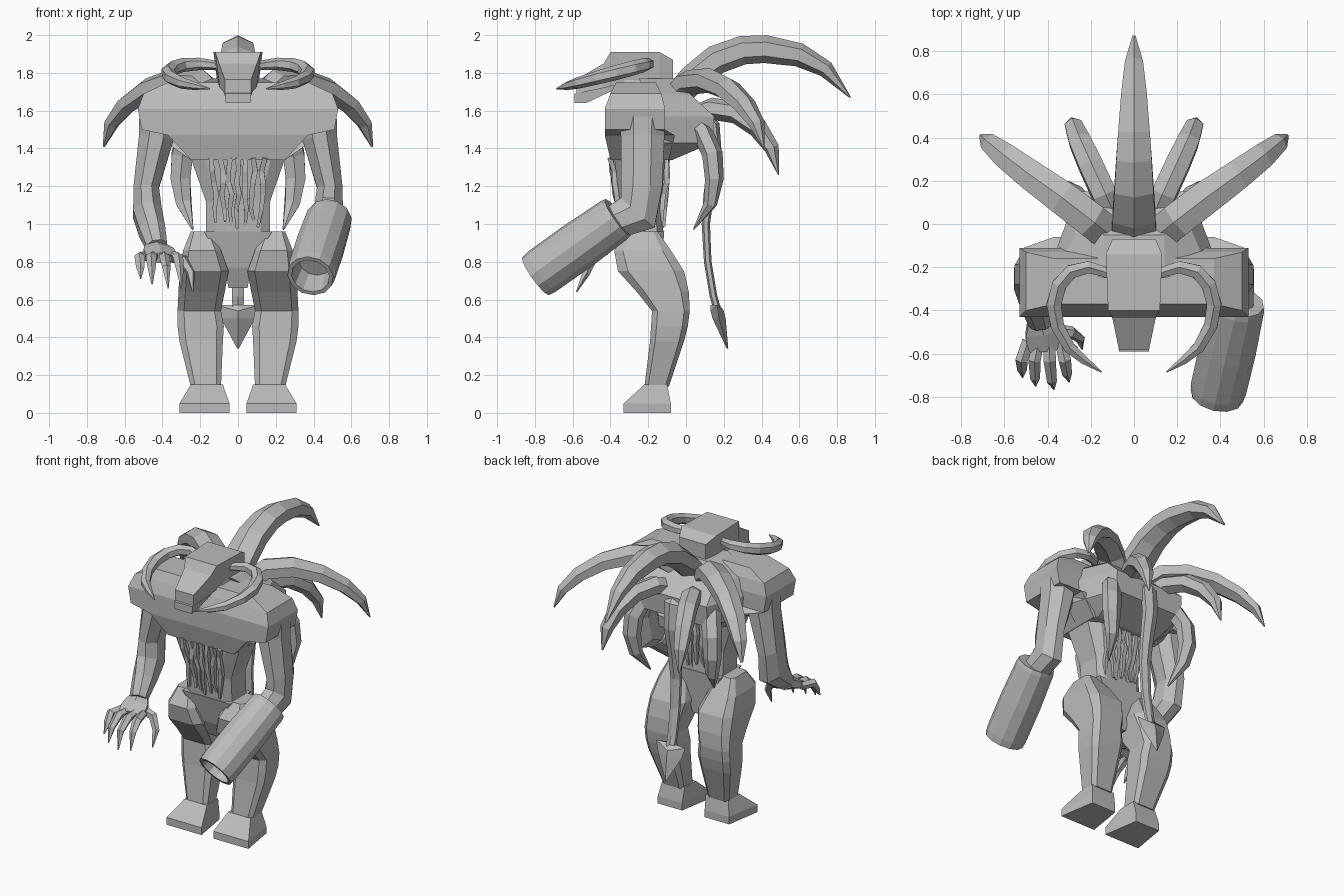
import bpy, bmesh, math, random
from mathutils import Vector as V

random.seed(4)
grey = bpy.data.materials.new("stone grey")
grey.diffuse_color = (0.5, 0.5, 0.5, 1)


def loft(name, rings, mirror=1):
    """Skin a list of equal-length point rings, flat shaded."""
    bm = bmesh.new()
    vs = [[bm.verts.new((p[0] * mirror, p[1], p[2])) for p in r] for r in rings]
    n = len(rings[0])
    for a, b in zip(vs, vs[1:]):
        for i in range(n):
            bm.faces.new((a[i], a[(i + 1) % n], b[(i + 1) % n], b[i]))
    bm.faces.new(vs[0])
    bm.faces.new(vs[-1])
    bmesh.ops.recalc_face_normals(bm, faces=bm.faces)
    me = bpy.data.meshes.new(name)
    bm.to_mesh(me)
    bm.free()
    me.materials.append(grey)
    ob = bpy.data.objects.new(name, me)
    bpy.context.collection.objects.link(ob)
    return ob


def slab(z, x0, x1, y0, y1, c=0.0, back=0.0):
    """Horizontal rectangle ring; c cuts the corners, back narrows the rear edge."""
    if not c:
        return [(x0, y0, z), (x1, y0, z), (x1 - back, y1, z), (x0 + back, y1, z)]
    a, b = (x1 - x0) * c, (y1 - y0) * c
    return [(x0 + a, y0, z), (x1 - a, y0, z), (x1, y0 + b, z), (x1, y1 - b, z),
            (x1 - a, y1, z), (x0 + a, y1, z), (x0, y1 - b, z), (x0, y0 + b, z)]


def tube(name, pts, wide, thick, sides=6, ref=(0, 0, 1), mirror=1, turn=0.0):
    """Tube along a path; wide and thick are half sizes for each point."""
    pts = [V(p) for p in pts]
    rings = []
    for i, p in enumerate(pts):
        t = (pts[min(i + 1, len(pts) - 1)] - pts[max(i - 1, 0)]).normalized()
        s = t.cross(V(ref)).normalized()
        u = s.cross(t)
        ring = []
        for k in range(sides):
            a = math.tau * (k + turn) / sides
            ring.append(p + u * math.cos(a) * thick[i] + s * math.sin(a) * wide[i])
        rings.append(ring)
    return loft(name, rings, mirror)


# Chest, upper back, belly and pelvis
loft("chest", [slab(1.34, -.25, .25, -.40, -.09), slab(1.47, -.37, .37, -.43, -.06),
               slab(1.50, -.51, .51, -.43, -.11), slab(1.61, -.53, .53, -.43, -.11),
               slab(1.69, -.50, .50, -.40, -.13), slab(1.75, -.37, .37, -.37, -.16)])
loft("upper_back", [slab(1.34, -.25, .25, -.25, -.07, back=.02),
                    slab(1.43, -.38, .38, -.20, .14, back=.12),
                    slab(1.57, -.39, .39, -.20, .15, back=.13),
                    slab(1.68, -.34, .34, -.20, .03, back=.10),
                    slab(1.77, -.14, .14, -.25, -.05)])
loft("belly", [slab(.96, -.17, .17, -.34, -.12, .15), slab(1.12, -.17, .17, -.35, -.13, .15),
               slab(1.35, -.25, .25, -.38, -.11, .15)])
loft("pelvis", [slab(.66, -.05, .05, -.25, -.14), slab(.77, -.07, .07, -.30, -.13),
                slab(.96, -.18, .18, -.345, -.115)])

# Wavy sinew strands in front of and behind the belly
for y_low, y_high, label in ((-.345, -.395, "front_sinew"), (-.125, -.10, "rear_sinew")):
    for i in range(7):
        x = -.15 + .05 * i
        zs = [1.35, 1.28, 1.22, 1.16, 1.08, 1.02 - random.uniform(0, .05)]
        path = [(x * (.75 + .4 * (z - 1)) + random.uniform(-.011, .011),
                 y_low + (y_high - y_low) * (z - .98) / .37 + random.uniform(-.008, .008), z)
                for z in zs]
        half = [.018, .019, .02, .019, .016, .01]
        tube(label, path, half, half, 4, (0, 1, 0), turn=.5)


# Head and jaw, built as sections along y
def section(y, x_low, x_high, z0, z1):
    return [(-x_low, y, z0), (x_low, y, z0), (x_high, y, z1), (-x_high, y, z1)]


loft("head", [section(-.07, .10, .10, 1.77, 1.87), section(-.14, .11, .13, 1.75, 1.91),
              section(-.40, .10, .12, 1.73, 1.91), section(-.435, .095, .10, 1.72, 1.85),
              section(-.58, .07, .07, 1.69, 1.765)])
loft("jaw", [section(-.36, .08, .09, 1.72, 1.76), section(-.53, .06, .065, 1.64, 1.71),
             section(-.59, .065, .07, 1.64, 1.69)])
loft("neck", [slab(1.70, -.13, .13, -.34, -.10), slab(1.78, -.10, .10, -.32, -.12)])

# Central back spike
tube("centre_back_spike",
     [(0, -.06, 1.66), (0, .03, 1.77), (0, .16, 1.87), (0, .30, 1.92), (0, .42, 1.926),
      (0, .60, 1.895), (0, .74, 1.82), (0, .87, 1.67)],
     [.12, .115, .105, .095, .085, .068, .048, .008],
     [.07, .072, .078, .076, .074, .063, .045, .004], ref=(0, -.4, 1))

arm_path = [(.43, -.23, 1.60), (.432, -.23, 1.46), (.485, -.235, 1.20), (.48, -.255, 1.06)]
arm_deep = [.13, .125, .118, .128]
arm_wide = [.10, .10, .073, .082]

for s in (1, -1):
    # Curled head horns
    half = [.022, .027, .033, .037, .039, .039, .036, .031, .022, .003]
    tube("head_horn",
         [(x, y, 1.85 + (y + .19) * .27) for x, y in
          [(.08, -.25), (.14, -.22), (.21, -.20), (.29, -.22), (.345, -.28), (.37, -.37),
           (.355, -.47), (.30, -.57), (.23, -.63), (.15, -.685)]],
         half, half, 6, mirror=s)
    # Upper, lower and hooked back spikes
    tube("upper_back_spike",
         [(.10, -.06, 1.66), (.20, .02, 1.75), (.33, .12, 1.76), (.47, .22, 1.715),
          (.59, .31, 1.63), (.67, .375, 1.53), (.71, .41, 1.41)],
         [.09, .092, .09, .08, .068, .048, .008],
         [.062, .068, .066, .06, .05, .035, .004], mirror=s)
    tube("lower_back_spike",
         [(.09, .02, 1.56), (.14, .14, 1.61), (.20, .27, 1.59), (.25, .38, 1.51),
          (.28, .455, 1.40), (.29, .49, 1.26)],
         [.06, .065, .064, .058, .045, .006], [.058, .06, .06, .054, .04, .003],
         ref=(0, .3, 1), mirror=s)
    tube("hooked_back_spike",
         [(.20, .02, 1.54), (.255, .09, 1.48), (.295, .14, 1.37), (.305, .15, 1.24),
          (.287, .13, 1.11), (.24, .04, .97)],
         [.06, .066, .065, .06, .046, .005], [.05, .055, .055, .05, .036, .003],
         ref=(0, 1, .3), mirror=s)
    # Leg and foot
    loft("leg", [slab(.96, .14, .25, -.31, -.15, .15), slab(.86, .09, .29, -.38, -.08, .15),
                 slab(.75, .05, .31, -.36, -.01, .15), slab(.64, .07, .315, -.26, .015, .15),
                 slab(.54, .09, .32, -.18, .02, .15), slab(.46, .075, .32, -.185, .01, .15),
                 slab(.38, .08, .31, -.19, -.01, .15), slab(.14, .09, .25, -.22, -.09, .15)], s)
    loft("foot", [slab(0, .045, .31, -.33, -.08, back=.04), slab(.05, .045, .31, -.33, -.08, back=.04),
                  slab(.15, .08, .25, -.22, -.10)], s)

# Left arm with forearm, palm and claws
tube("left_arm", arm_path + [(.455, -.36, .965), (.43, -.46, .88)],
     arm_deep + [.088, .05], arm_wide + [.075, .06], 8, (1, 0, 0), -1, .5)
tube("left_palm", [(-.44, -.43, .88), (-.42, -.50, .85), (-.41, -.58, .82)],
     [.06, .095, .10], [.045, .045, .03], 6)
for bx, mx, tx, ty, tz in ((-.49, -.52, -.515, -.71, .71), (-.44, -.46, -.455, -.75, .68),
                           (-.39, -.39, -.37, -.765, .66), (-.34, -.32, -.30, -.73, .66)):
    tube("left_claw", [(bx, -.54, .83), (mx, -.63, .825), ((mx + tx) / 2, ty + .04, .77), (tx, ty, tz)],
         [.028, .03, .024, .003], [.026, .028, .022, .003], 5, (0, 0, 1))
tube("left_thumb", [(-.37, -.49, .83), (-.29, -.50, .81), (-.25, -.53, .74), (-.24, -.58, .64)],
     [.03, .03, .024, .003], [.028, .028, .022, .003], 5, (0, 1, 0))

# Right arm, and arm cannon with outer shell, rim and hollow bore
tube("right_arm", arm_path + [(.47, -.42, .99)], arm_deep + [.09], arm_wide + [.085],
     8, (1, 0, 0), 1, .5)
a, b = V((.485, -.36, 1.035)), V((.383, -.795, .725))
d = (b - a).normalized()
side = d.cross(V((0, 0, 1))).normalized()
up = side.cross(d)
loft("arm_cannon",
     [[a.lerp(b, t) + (up * math.cos(k * math.tau / 12) + side * math.sin(k * math.tau / 12)) * r
       for k in range(12)]
      for t, r in ((0, .09), (0, .118), (.05, .124), (.5, .132), (.92, .13), (1, .124),
                   (1, .102), (.75, .09))])

# Tail with barbed tip
tube("tail", [(0, .06, 1.60), (0, .14, 1.52), (0, .155, 1.36), (0, .12, 1.15), (0, .105, 1.0),
              (0, .115, .80), (0, .145, .62), (0, .17, .53)],
     [.06, .06, .055, .047, .042, .038, .036, .034],
     [.035, .04, .035, .028, .022, .02, .02, .02], 6, (0, 1, 0))
loft("tail_barb", [[(-w, y, z + lift), (0, y - t, z), (w, y, z + lift), (0, y + t, z)]
                   for z, y, w, t, lift in ((.57, .155, .035, .025, 0), (.54, .165, .11, .035, .03),
                                            (.50, .175, .09, .035, 0), (.34, .22, .004, .004, 0))])
